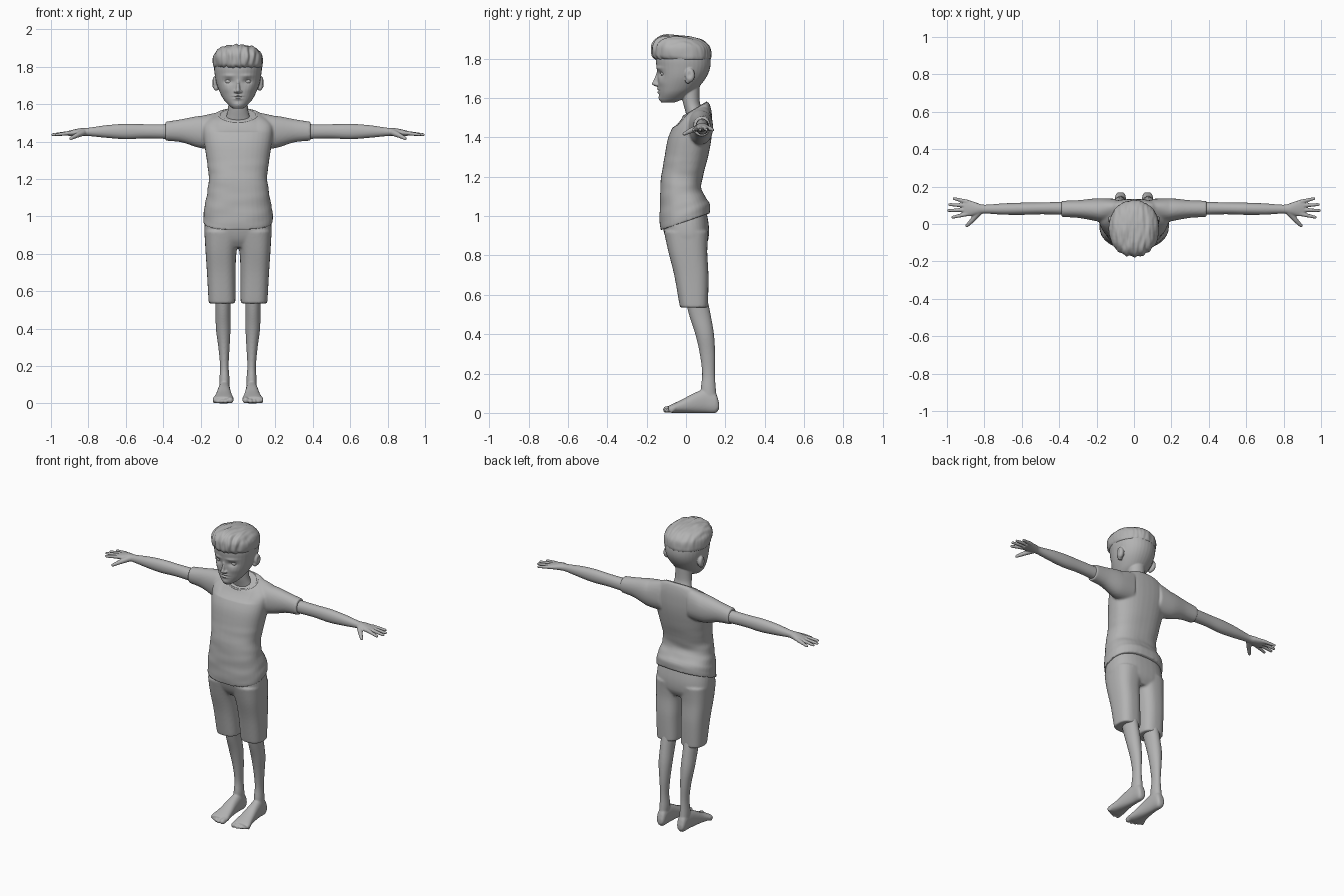
import bpy
import bmesh
import math
from mathutils import Matrix, Vector, noise

cube = bpy.data.objects.get("Cube")
if cube:
    bpy.data.objects.remove(cube)

clay = bpy.data.materials.new("plain_grey")
clay.use_nodes = True
clay.diffuse_color = (0.45, 0.45, 0.45, 1)
clay.node_tree.nodes["Principled BSDF"].inputs["Base Color"].default_value = clay.diffuse_color


def clamp(t):
    return max(0.0, min(1.0, t))


def symmetric(rows):
    return [(z, -half, half, front, back) for z, half, front, back in rows]


def spline(rows, steps=5):
    """Smoothly interpolate the section rows."""
    out = []
    for i in range(len(rows) - 1):
        quad = [Vector(rows[max(0, min(len(rows) - 1, i + k))]) for k in (-1, 0, 1, 2)]
        a, b, c, d = quad
        for s in range(steps):
            t = s / steps
            out.append(b + (c - a) * t / 2 + (a * 2 - b * 5 + c * 4 - d) * t * t / 2
                       + (b * 3 - a - c * 3 + d) * t ** 3 / 2)
    return out + [Vector(rows[-1])]


def loft(bm, axis, rows, power=2.3, sides=36):
    """Rows hold the position on the axis, then the bounds on the other two axes."""
    others = [i for i in range(3) if i != axis]
    rings = []
    for pos, a0, a1, b0, b1 in spline(rows):
        ring = []
        for k in range(sides):
            ang = math.tau * k / sides
            ca, sa = math.cos(ang), math.sin(ang)
            p = [pos] * 3
            p[others[0]] = (a0 + a1) / 2 + (a1 - a0) / 2 * math.copysign(abs(ca) ** (2 / power), ca)
            p[others[1]] = (b0 + b1) / 2 + (b1 - b0) / 2 * math.copysign(abs(sa) ** (2 / power), sa)
            ring.append(bm.verts.new(p))
        rings.append(ring)
    for low, high in zip(rings, rings[1:]):
        for k in range(sides):
            n = (k + 1) % sides
            bm.faces.new((low[k], low[n], high[n], high[k]))
    bm.faces.new(rings[0])
    bm.faces.new(rings[-1])


def ball(bm, centre, radii):
    m = Matrix.Translation(centre) @ Matrix.Diagonal((*radii, 1))
    return bmesh.ops.create_uvsphere(bm, u_segments=20, v_segments=12, radius=1, matrix=m)["verts"]


def capsule(bm, start, end, r0, r1):
    start, end = Vector(start), Vector(end)
    d = end - start
    m = Matrix.Translation((start + end) / 2) @ d.to_track_quat("Z", "Y").to_matrix().to_4x4()
    bmesh.ops.create_cone(bm, cap_ends=True, segments=16, radius1=r0, radius2=r1,
                          depth=d.length, matrix=m)
    ball(bm, start, (r0,) * 3)
    ball(bm, end, (r1,) * 3)


def mirror(bm):
    new = bmesh.ops.duplicate(bm, geom=bm.verts[:] + bm.edges[:] + bm.faces[:])["geom"]
    for v in new:
        if isinstance(v, bmesh.types.BMVert):
            v.co.x = -v.co.x


def finish(name, bm, voxel=0, smooth=4, warp=None):
    """Fuse the pieces into one skin, soften it, then sculpt with the warp rule."""
    bmesh.ops.recalc_face_normals(bm, faces=bm.faces[:])
    mesh = bpy.data.meshes.new(name)
    bm.to_mesh(mesh)
    bm.free()
    obj = bpy.data.objects.new(name, mesh)
    bpy.context.collection.objects.link(obj)
    if voxel:
        fuse = obj.modifiers.new("fuse", "REMESH")
        fuse.mode = "VOXEL"
        fuse.voxel_size = voxel
        soft = obj.modifiers.new("soften", "SMOOTH")
        soft.factor = 0.5
        soft.iterations = smooth
        graph = bpy.context.evaluated_depsgraph_get()
        mesh = bpy.data.meshes.new_from_object(obj.evaluated_get(graph))
        obj.modifiers.clear()
        obj.data = mesh
    if warp:
        moved = [warp(v.co.copy(), v.normal.copy()) for v in mesh.vertices]
        for v, co in zip(mesh.vertices, moved):
            v.co = co
    mesh.materials.clear()
    mesh.materials.append(clay)
    mesh.shade_smooth()
    mesh.set_sharp_from_angle(angle=math.radians(50))
    return obj


# Bare legs, feet and toes
bm = bmesh.new()
loft(bm, 2, [(.05, .05, .1, .08, .16), (.12, .045, .1, .075, .152), (.2, .05, .096, .082, .147),
             (.3, .045, .105, .07, .148), (.4, .04, .118, .047, .142), (.5, .04, .12, .015, .125),
             (.62, .035, .125, -.015, .1)], 2)
loft(bm, 1, [(-.09, .025, .132, .004, .035), (-.07, .022, .135, 0, .045), (-.02, .03, .122, 0, .068),
             (.04, .038, .112, 0, .1), (.1, .042, .104, 0, .12), (.15, .045, .1, 0, .1),
             (.168, .055, .09, .02, .05)])
for x, tip, r in ((.041, -.1, .017), (.067, -.103, .012), (.088, -.095, .011),
                  (.107, -.085, .011), (.125, -.073, .01)):
    capsule(bm, (x, -.06, .024), (x, tip, r), r, r)
mirror(bm)
finish("legs_and_feet", bm, .005)

# Knee length shorts
bm = bmesh.new()
loft(bm, 2, [(.535, .016, .155, -.03, .11), (.56, .014, .158, -.035, .112), (.7, .013, .166, -.06, .114),
             (.82, .006, .174, -.09, .108), (.92, -.03, .179, -.112, .114)], 2.6)
mirror(bm)
loft(bm, 2, symmetric([(.835, .14, -.07, .09), (.88, .176, -.1, .113), (.95, .179, -.118, .116),
                       (1.04, .165, -.115, .1)]), 2.6)
finish("shorts", bm, .007, 3)


# Shirt with short sleeves, slanted hem and dipped neckline
def drape(co, normal):
    hem = clamp((1.16 - co.z) / .16)
    neck = clamp((co.z - 1.45) / .09) * clamp((.19 - abs(co.x)) / .09)
    folds = noise.noise(Vector((co.x * 7, co.y * 7, co.z * 22))) * clamp((1.35 - co.z) / .2)
    co += normal * folds * .004
    co.z += .35 * co.y * hem + .6 * (co.y - .045) * neck
    return co


bm = bmesh.new()
loft(bm, 0, [(.1, -.005, .135, 1.36, 1.538), (.2, .015, .137, 1.365, 1.538), (.3, .033, .127, 1.396, 1.52),
             (.388, .037, .124, 1.405, 1.506)], 2.1)
mirror(bm)
loft(bm, 2, symmetric([(.972, .187, -.13, .122), (1.03, .184, -.134, .12), (1.13, .165, -.131, .08),
                       (1.2, .156, -.126, .087), (1.3, .167, -.109, .112), (1.4, .182, -.09, .13),
                       (1.48, .187, -.052, .133), (1.525, .15, -.026, .122),
                       (1.543, .105, -.017, .106)]), 2.4)
finish("shirt", bm, .007, 3, drape)

# Collar band around the neckline
bm = bmesh.new()
band, around, section = [], 48, 8
for i in range(around):
    a = math.tau * i / around
    band.append([])
    for j in range(section):
        b = math.tau * j / section
        out = 1 + .06 * math.cos(b)
        band[i].append(bm.verts.new((.1 * out * math.cos(a), .045 + .06 * out * math.sin(a),
                                     1.54 + .006 * math.sin(b))))
for i in range(around):
    for j in range(section):
        k, n = (i + 1) % around, (j + 1) % section
        bm.faces.new((band[i][j], band[k][j], band[k][n], band[i][n]))
finish("collar", bm, warp=drape)

# Arms, palms, fingers and thumbs
bm = bmesh.new()
loft(bm, 0, [(.3, .045, .12, 1.412, 1.495), (.4, .05, .118, 1.415, 1.493), (.5, .052, .115, 1.417, 1.493),
             (.6, .049, .114, 1.413, 1.495), (.7, .05, .11, 1.42, 1.488), (.8, .056, .103, 1.43, 1.474),
             (.84, .049, .113, 1.43, 1.472), (.88, .041, .126, 1.43, 1.464),
             (.91, .044, .127, 1.431, 1.456)], 2.1)
for root, tip, reach in ((.054, .036, .97), (.076, .072, .992), (.098, .104, .986), (.118, .136, .962)):
    capsule(bm, (.89, root, 1.447), (reach, tip, 1.437), .012, .008)
capsule(bm, (.83, .062, 1.448), (.865, .02, 1.432), .018, .013)
capsule(bm, (.865, .02, 1.432), (.893, -.009, 1.417), .013, .009)
mirror(bm)
finish("arms_and_hands", bm, .004, 3)

# Sculpted face bumps: x, z, width, height, depth
BUMPS = ((.05, 1.722, .024, .014, .012), (.05, 1.752, .03, .009, -.005), (.06, 1.68, .025, .02, -.004),
         (0, 1.645, .022, .005, -.006), (0, 1.629, .018, .006, -.007), (0, 1.637, .025, .003, .005),
         (0, 1.597, .02, .012, -.004))


def sculpt(co, normal):
    if co.y < -.05 and normal.y < 0:
        for x, z, w, h, depth in BUMPS:
            co.y += depth * math.exp(-((abs(co.x) - x) / w) ** 2 - ((co.z - z) / h) ** 2)
    if abs(co.x) > .125:
        dent = math.exp(-((co.y - .017) / .012) ** 2 - ((co.z - 1.718) / .018) ** 2)
        co.x -= math.copysign(.008 * dent, co.x)
    return co


# Head, neck, nose and ears
bm = bmesh.new()
ball(bm, (.122, .02, 1.715), (.019, .025, .036))
ball(bm, (.116, .01, 1.688), (.014, .014, .016))
ball(bm, (.014, -.148, 1.668), (.009, .011, .008))
mirror(bm)
loft(bm, 2, symmetric([(1.576, .025, -.125, -.06), (1.592, .047, -.134, -.02), (1.62, .073, -.138, .02),
                       (1.65, .091, -.142, .06), (1.7, .112, -.144, .1), (1.75, .123, -.149, .122),
                       (1.8, .128, -.153, .124), (1.85, .12, -.14, .11), (1.89, .08, -.1, .06)]), 2.1)
loft(bm, 2, symmetric([(1.48, .08, .01, .09), (1.53, .064, -.003, .086), (1.58, .053, -.016, .07),
                       (1.66, .052, -.03, .07)]), 2)
loft(bm, 2, symmetric([(1.658, .01, -.155, -.11), (1.67, .014, -.174, -.11), (1.69, .011, -.165, -.11),
                       (1.735, .009, -.147, -.11)]), 2)
finish("head", bm, .004, 4, sculpt)

# Eyeballs with lowered upper lids
bm = bmesh.new()
ball(bm, (.05, -.112, 1.721), (.019, .016, .013))
lid = ball(bm, (.05, -.112, 1.722), (.021, .0185, .015))
bmesh.ops.delete(bm, geom=[v for v in lid if v.co.z < 1.7185], context="VERTS")
mirror(bm)
finish("eyes", bm)


# Swept hair with a raised front
def strands(co, normal):
    front = clamp(-co.y / .12)
    lock = noise.noise(Vector((co.x * 55, co.y * 14, co.z * 14)))
    return co + normal * lock * (.004 + .005 * front)


bm = bmesh.new()
loft(bm, 2, symmetric([(1.795, .129, -.148, .124), (1.815, .134, -.17, .128), (1.86, .131, -.174, .121),
                       (1.893, .108, -.16, .085), (1.91, .075, -.135, .03), (1.917, .03, -.1, -.02)]), 2.1)
finish("hair", bm, .004, 3, strands)
